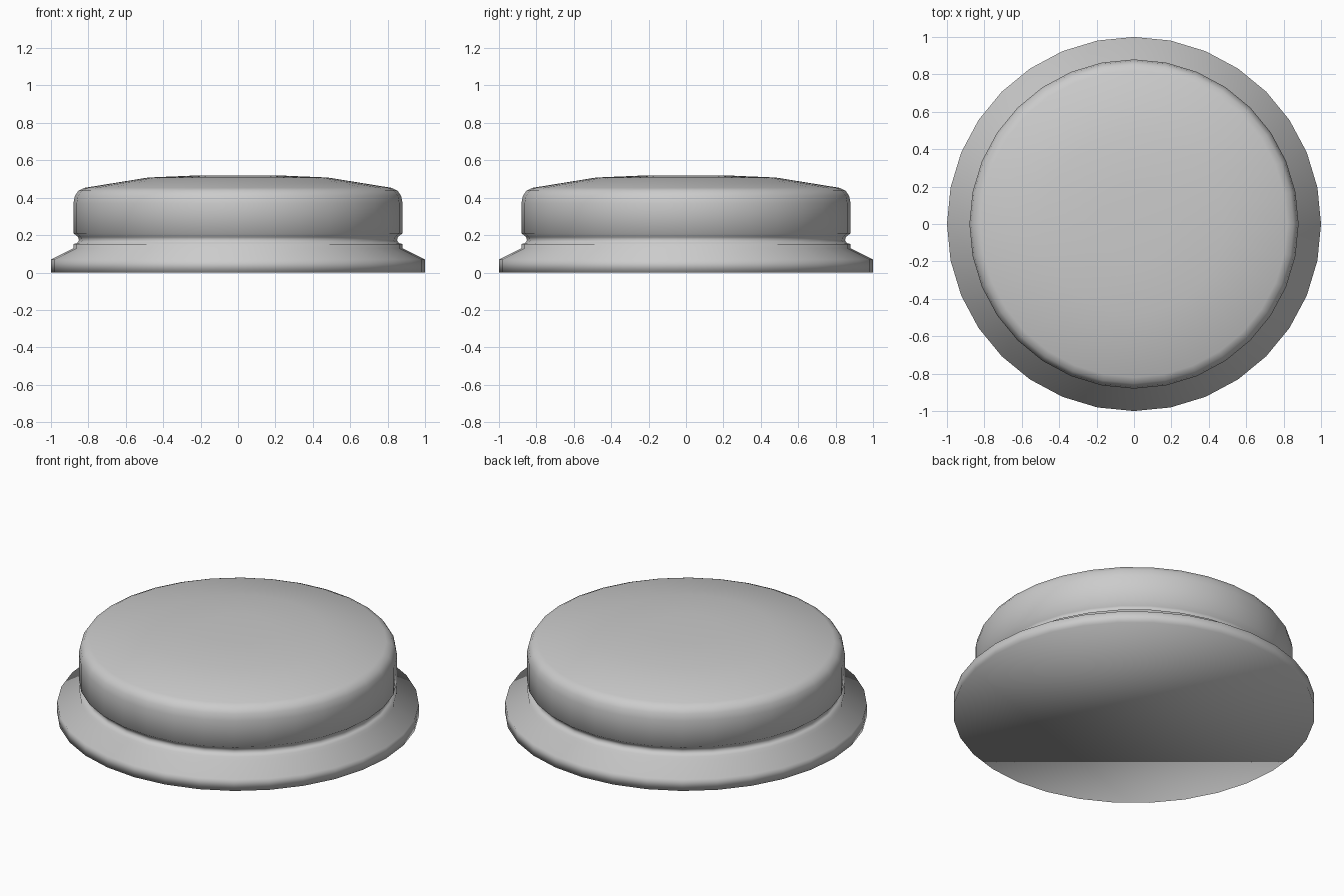
import bpy, bmesh, math

if "Cube" in bpy.data.objects:
    bpy.data.objects.remove(bpy.data.objects["Cube"])

SIDES = 32

# Profile (radius, height) from the base rim up to the domed top
profile = [
    (1.00, 0.0), (1.00, 0.07),                               # base flange
    (0.88, 0.13), (0.88, 0.152),                             # sloped shoulder
    (0.86, 0.158), (0.85, 0.172), (0.855, 0.19), (0.88, 0.21),  # groove
    (0.88, 0.37), (0.872, 0.41), (0.853, 0.438), (0.82, 0.453),  # rounded wall
    (0.48, 0.508), (0.20, 0.52),                             # shallow dome
]


def lathe(name, points):
    bm = bmesh.new()
    rings = []
    for r, z in points:
        rings.append([bm.verts.new((r * math.cos(2 * math.pi * i / SIDES),
                                    r * math.sin(2 * math.pi * i / SIDES), z))
                      for i in range(SIDES)])
    for low, high in zip(rings, rings[1:]):
        for i in range(SIDES):
            j = (i + 1) % SIDES
            bm.faces.new((low[i], low[j], high[j], high[i]))
    # Flat caps
    bm.faces.new(list(reversed(rings[0])))
    bm.faces.new(rings[-1])
    for f in bm.faces:
        f.smooth = True
    mesh = bpy.data.meshes.new(name)
    bm.to_mesh(mesh)
    bm.free()
    obj = bpy.data.objects.new(name, mesh)
    bpy.context.collection.objects.link(obj)
    return obj


# Round cap with flanged base
lathe("round_cap", profile)
